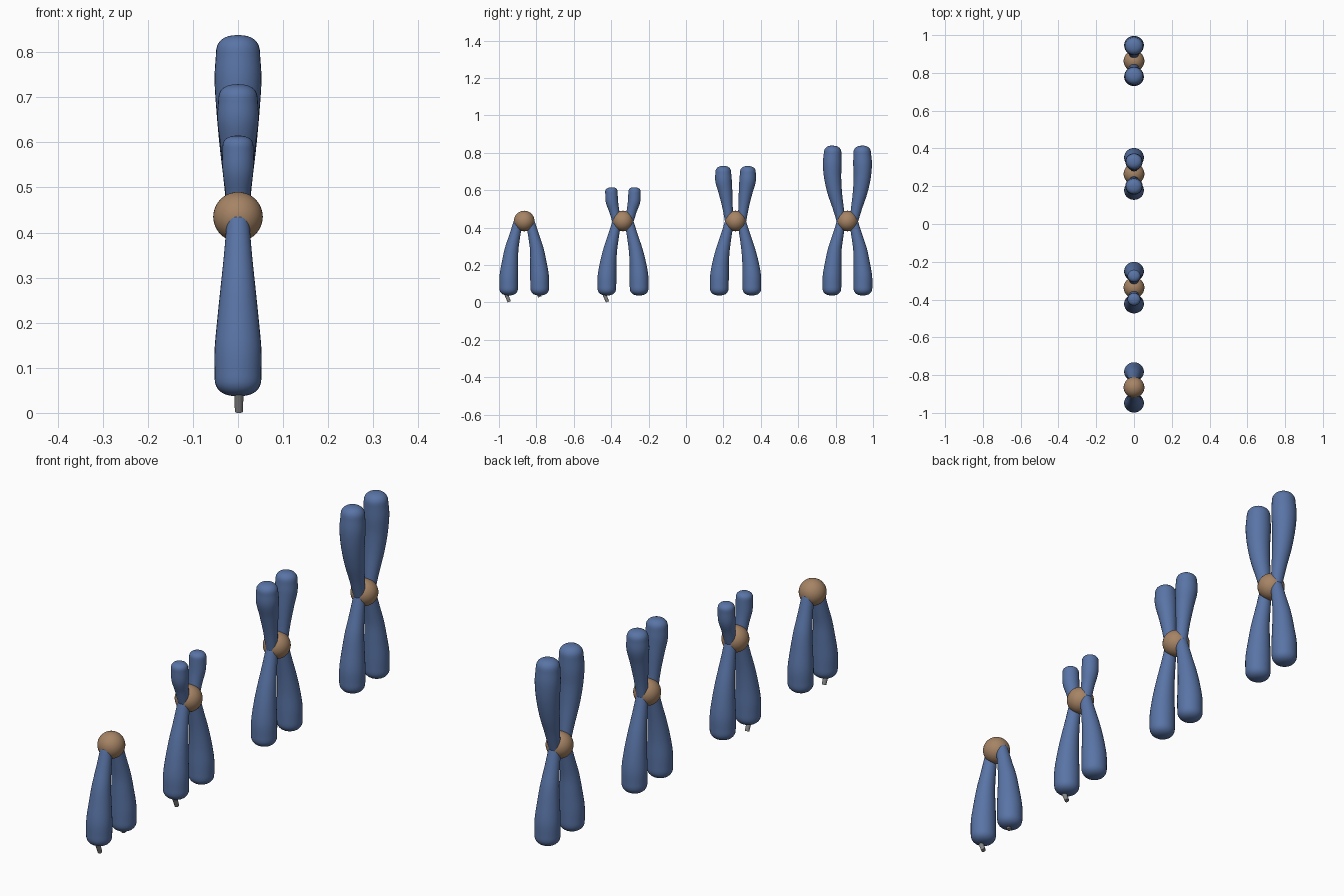
import bpy, bmesh, math
from mathutils import Vector

if "Cube" in bpy.data.objects:
    bpy.data.objects.remove(bpy.data.objects["Cube"])


def material(name, rgb):
    m = bpy.data.materials.new(name)
    m.diffuse_color = (*rgb, 1)
    m.use_nodes = True
    m.node_tree.nodes["Principled BSDF"].inputs["Base Color"].default_value = m.diffuse_color
    return m


BLUE = material("chromatid blue", (0.10, 0.175, 0.38))
TAN = material("centromere tan", (0.38, 0.23, 0.13))
GREY = material("peg grey", (0.24, 0.24, 0.24))


def finish(bm, name, mat):
    bmesh.ops.recalc_face_normals(bm, faces=bm.faces)
    for f in bm.faces:
        f.smooth = True
    me = bpy.data.meshes.new(name)
    bm.to_mesh(me)
    bm.free()
    me.materials.append(mat)
    ob = bpy.data.objects.new(name, me)
    bpy.context.collection.objects.link(ob)
    return ob


def catmull(pts, steps=8):
    p = [Vector(q) for q in pts]
    p = [2 * p[0] - p[1]] + p + [2 * p[-1] - p[-2]]
    out = []
    for i in range(1, len(p) - 2):
        a, b, c, d = p[i - 1:i + 3]
        for k in range(steps):
            t = k / steps
            out.append(0.5 * (2 * b + (c - a) * t + (2 * a - 5 * b + 4 * c - d) * t * t
                              + (3 * b - a - 3 * c + d) * t ** 3))
    return out + [p[-2]]


def cap(end, inner, height, n=8):
    # blunt rounded end: rings from the body edge out to the tip
    d = Vector((end.x - inner.x, end.y - inner.y)).normalized()
    rings = []
    for k in range(1, n + 1):
        a = math.pi / 2 * k / n
        h = height * math.sin(a) ** 0.85
        r = end.z * max(math.cos(a), 0.0) ** 0.8
        rings.append(Vector((end.x + d.x * h, end.y + d.y * h, max(r, 0.0008))))
    return rings


def arm(name, centre, side, pts, tip):
    # pts: (distance from centre line, height, radius)
    body = catmull(pts)
    rings = cap(body[0], body[1], 0.012)[::-1] + body + cap(body[-1], body[-2], tip)
    bm = bmesh.new()
    loops, n = [], 28
    for i, q in enumerate(rings):
        a, b = rings[max(i - 1, 0)], rings[min(i + 1, len(rings) - 1)]
        t = Vector((b.x - a.x, b.y - a.y)).normalized()
        loop = []
        for k in range(n):
            u = 2 * math.pi * k / n
            w = q.z * math.sin(u)
            loop.append(bm.verts.new((1.04 * q.z * math.cos(u),
                                      centre + side * (q.x + t.y * w), q.y - t.x * w)))
        loops.append(loop)
    for a, b in zip(loops, loops[1:]):
        for k in range(n):
            bm.faces.new((a[k], a[(k + 1) % n], b[(k + 1) % n], b[k]))
    bm.faces.new(loops[0])
    bm.faces.new(loops[-1])
    finish(bm, name, BLUE)


def peg(name, y, z0, z1):
    # small tilted peg under an arm
    bm = bmesh.new()
    d = Vector((0, -0.4, 1)).normalized()
    length = (z1 - z0) / d.z
    bmesh.ops.create_cone(bm, cap_ends=True, segments=16, radius1=0.009,
                          radius2=0.011, depth=length)
    ob = finish(bm, name, GREY)
    ob.rotation_euler = d.to_track_quat('Z', 'Y').to_euler()
    ob.location = Vector((0.002, y, z0 + 0.003)) + d * length / 2
    bpy.context.view_layer.objects.active = ob
    ob.select_set(True)
    bpy.ops.object.shade_smooth_by_angle()
    ob.select_set(False)


def lower(s):
    return [(0.034, 0.425, 0.024), (0.052, 0.35, 0.030), (0.068, 0.28, 0.037),
            (0.076 * s, 0.21, 0.044), (0.082 * s, 0.14, 0.050), (0.083 * s, 0.078, 0.050)]


short = [(0.034, 0.435, 0.023), (0.047, 0.49, 0.027), (0.059, 0.54, 0.033), (0.062, 0.590, 0.033)]
medium = [(0.034, 0.435, 0.023), (0.043, 0.51, 0.028), (0.054, 0.59, 0.037),
          (0.064, 0.65, 0.044), (0.066, 0.695, 0.042)]
tall = [(0.034, 0.435, 0.023), (0.050, 0.51, 0.030), (0.068, 0.59, 0.039),
        (0.079, 0.67, 0.046), (0.081, 0.74, 0.050), (0.079, 0.797, 0.047)]

# four chromosomes: centre, lower spread, upper arm shape, upper tip height
for i, (c, s, up, tip) in enumerate([(-0.865, 1.0, None, 0), (-0.337, 1.04, short, 0.025),
                                     (0.265, 1.05, medium, 0.034), (0.863, 1.0, tall, 0.041)], 1):
    bm = bmesh.new()
    bmesh.ops.create_uvsphere(bm, u_segments=32, v_segments=20, radius=0.055)
    finish(bm, f"centromere_{i}", TAN).location = (0, c, 0.435)
    for side, word in ((-1, "left"), (1, "right")):
        arm(f"lower_arm_{i}_{word}", c, side, lower(s), 0.041)
        if up:
            arm(f"upper_arm_{i}_{word}", c, side, up, tip)

peg("peg_1_left", -0.945, 0.0, 0.07)
peg("peg_1_right", -0.782, 0.026, 0.07)
peg("peg_2_left", -0.420, 0.0, 0.07)
